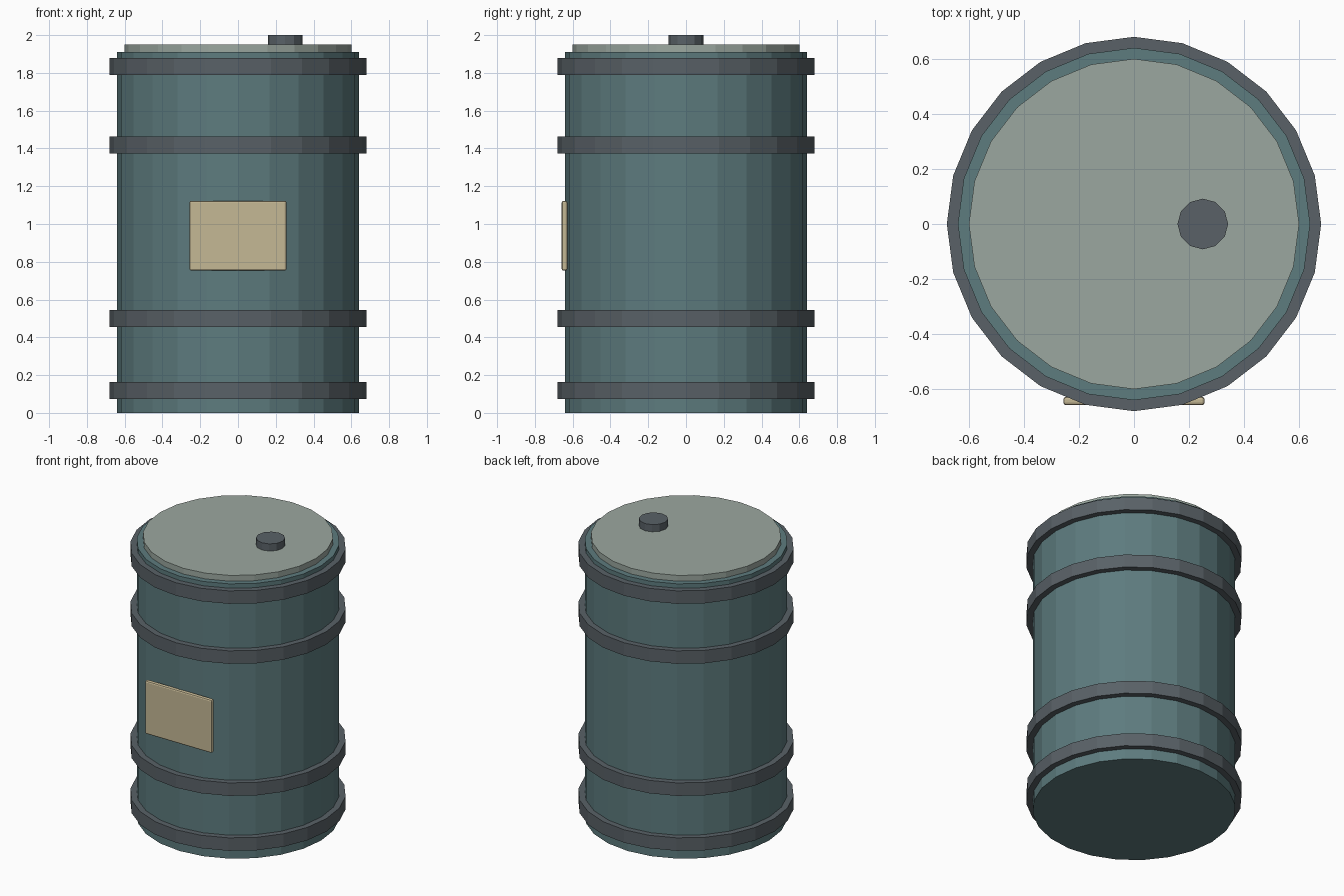
import bpy

if "Cube" in bpy.data.objects:
    bpy.data.objects.remove(bpy.data.objects["Cube"])


def material(name, rgb):
    m = bpy.data.materials.new(name)
    m.diffuse_color = (*rgb, 1)
    m.use_nodes = True
    m.node_tree.nodes["Principled BSDF"].inputs["Base Color"].default_value = m.diffuse_color
    return m


TEAL = material("teal_paint", (0.11, 0.20, 0.21))
STEEL = material("dark_steel", (0.10, 0.12, 0.135))
GREY = material("lid_grey", (0.33, 0.39, 0.35))
CREAM = material("label_cream", (0.56, 0.48, 0.30))


def drum(name, radius, z0, z1, mat, sides=24, x=0):
    """Flat-shaded upright cylinder between two heights."""
    bpy.ops.mesh.primitive_cylinder_add(vertices=sides, radius=radius, depth=z1 - z0,
                                        location=(x, 0, (z0 + z1) / 2))
    ob = bpy.context.object
    ob.name = name
    ob.data.materials.append(mat)
    return ob


# Barrel body, lid and filler cap
drum("body", 0.64, 0, 1.91, TEAL)
drum("lid", 0.60, 1.91, 1.95, GREY)
drum("filler_cap", 0.092, 1.95, 2.0, STEEL, sides=12, x=0.25)

# Four hoops around the body
for i, z in enumerate((0.118, 0.50, 1.418, 1.835)):
    drum(f"hoop_{i + 1}", 0.68, z - 0.045, z + 0.045, STEEL)

# Flat label plate on the front, with softened edges
bpy.ops.mesh.primitive_cube_add(size=1, location=(0, -0.643, 0.938))
plate = bpy.context.object
plate.name = "label_plate"
plate.scale = (0.514, 0.03, 0.37)
bpy.ops.object.transform_apply(location=False, rotation=False, scale=True)
plate.data.materials.append(CREAM)
bevel = plate.modifiers.new("soft_edges", 'BEVEL')
bevel.width = 0.01
bevel.segments = 2
